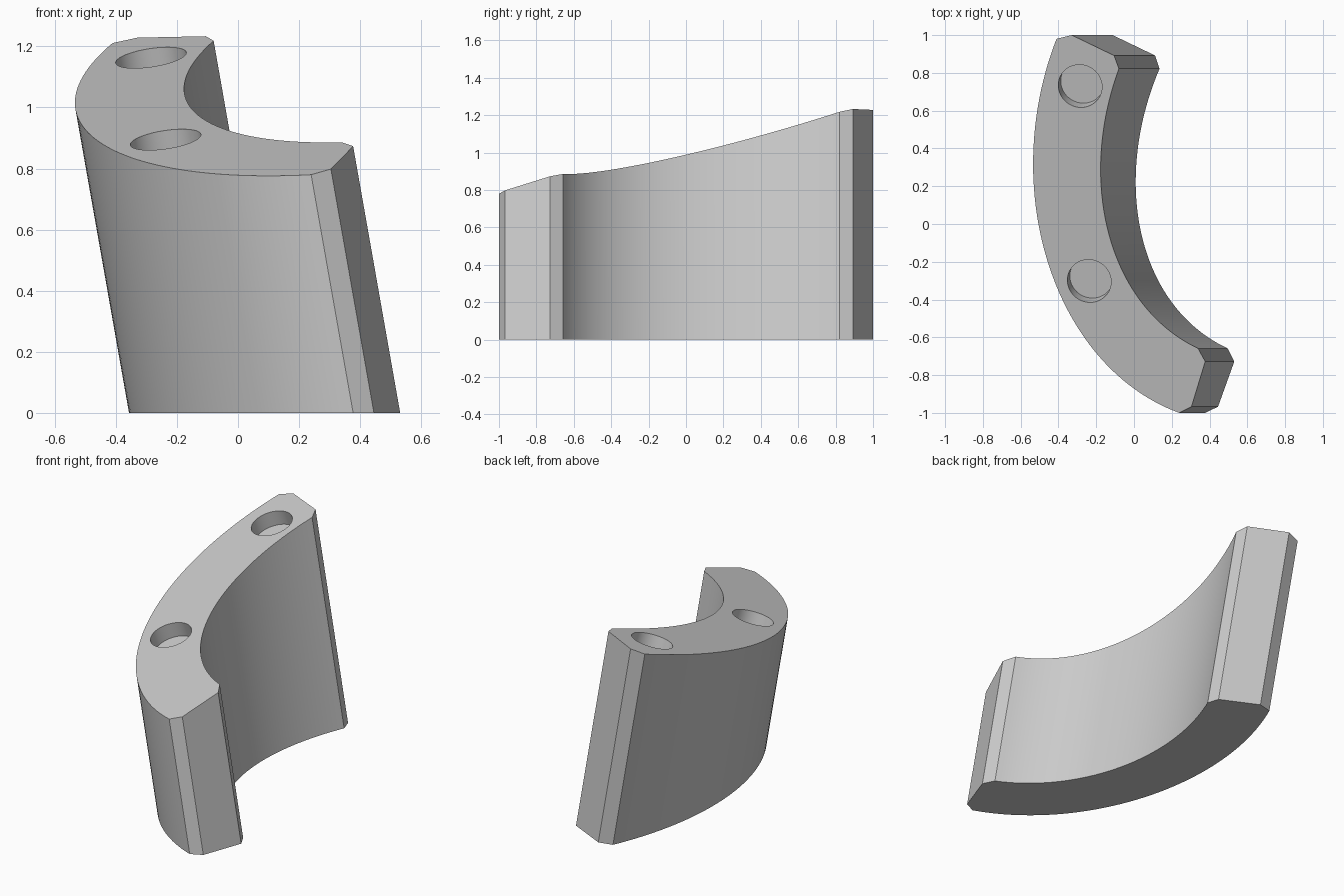
import bpy, bmesh, math
from mathutils import Vector
from mathutils.geometry import interpolate_bezier

if "Cube" in bpy.data.objects:
    bpy.data.objects.remove(bpy.data.objects["Cube"])

LEAN = math.tan(math.radians(10))       # sideways lean of the extrusion
A, B, C = 1.011, 0.15, 0.267            # sloping top: z = A + B*x + C*y
TOP_NORMAL = Vector((-B, -C, 1)).normalized()

grey = bpy.data.materials.new("plain_grey")
grey.use_nodes = True
grey.diffuse_color = (0.6, 0.6, 0.6, 1)
grey.node_tree.nodes["Principled BSDF"].inputs["Base Color"].default_value = grey.diffuse_color


def curve(start, angle0, reach0, end, angle1, reach1):
    """Smooth curve from start to end, given heading and handle length at each."""
    p0, p3 = Vector((*start, 0)), Vector((*end, 0))
    d0, d1 = (Vector((math.cos(a), math.sin(a), 0))
              for a in (math.radians(angle0), math.radians(angle1)))
    return interpolate_bezier(p0, p0 + d0 * reach0, p3 - d1 * reach1, p3, 56)


def add_object(name, bm):
    bmesh.ops.recalc_face_normals(bm, faces=bm.faces[:])
    mesh = bpy.data.meshes.new(name)
    bm.to_mesh(mesh)
    bm.free()
    mesh.materials.append(grey)
    obj = bpy.data.objects.new(name, mesh)
    bpy.context.collection.objects.link(obj)
    return obj


# Footprint: outer curve, chamfered front end, inner curve, chamfered back end
outer = curve((-0.197, 0.98), 246, 0.88, (0.377, -1.0), 340, 0.71)
inner = curve((0.135, 0.822), 247, 0.66, (0.495, -0.658), 335, 0.52)
outline = outer + [Vector((0.445, -0.967)), Vector((0.531, -0.728))]
outline += inner[::-1] + [Vector((0.112, 0.892)), Vector((-0.113, 1.0))]

# Curved block: leaning prism cut off by the sloping top
bm = bmesh.new()
lower = [bm.verts.new((p.x, p.y, 0)) for p in outline]
upper = []
for p in outline:
    z = (A + B * p.x + C * p.y) / (1 + B * LEAN)
    upper.append(bm.verts.new((p.x - LEAN * z, p.y, z)))
bm.faces.new(lower)
bm.faces.new(upper)
n = len(outline)
for i in range(n):
    j = (i + 1) % n
    bm.faces.new((lower[i], lower[j], upper[j], upper[i]))
block = add_object("curved_block", bm)

# Two round sockets sunk square to the sloping top
DEPTH, RADIUS = 0.09, 0.117
for x, y in ((-0.285, 0.73), (-0.237, -0.302)):
    bm = bmesh.new()
    bmesh.ops.create_cone(bm, cap_ends=True, segments=48,
                          radius1=RADIUS, radius2=RADIUS, depth=2 * DEPTH)
    cutter = add_object("socket_cutter", bm)
    cutter.hide_render = True
    cutter.rotation_mode = 'QUATERNION'
    cutter.rotation_quaternion = TOP_NORMAL.to_track_quat('Z', 'Y')
    cutter.location = (x, y, A + B * x + C * y)
    mod = block.modifiers.new("socket", 'BOOLEAN')
    mod.operation = 'DIFFERENCE'
    mod.solver = 'EXACT'
    mod.object = cutter
    bpy.context.view_layer.objects.active = block
    bpy.context.view_layer.update()
    bpy.ops.object.modifier_apply(modifier=mod.name)
    bpy.data.objects.remove(cutter)

# Smooth curves with crisp edges
for obj in bpy.context.selected_objects:
    obj.select_set(False)
block.select_set(True)
bpy.context.view_layer.objects.active = block
bpy.ops.object.shade_smooth_by_angle(angle=math.radians(20))
